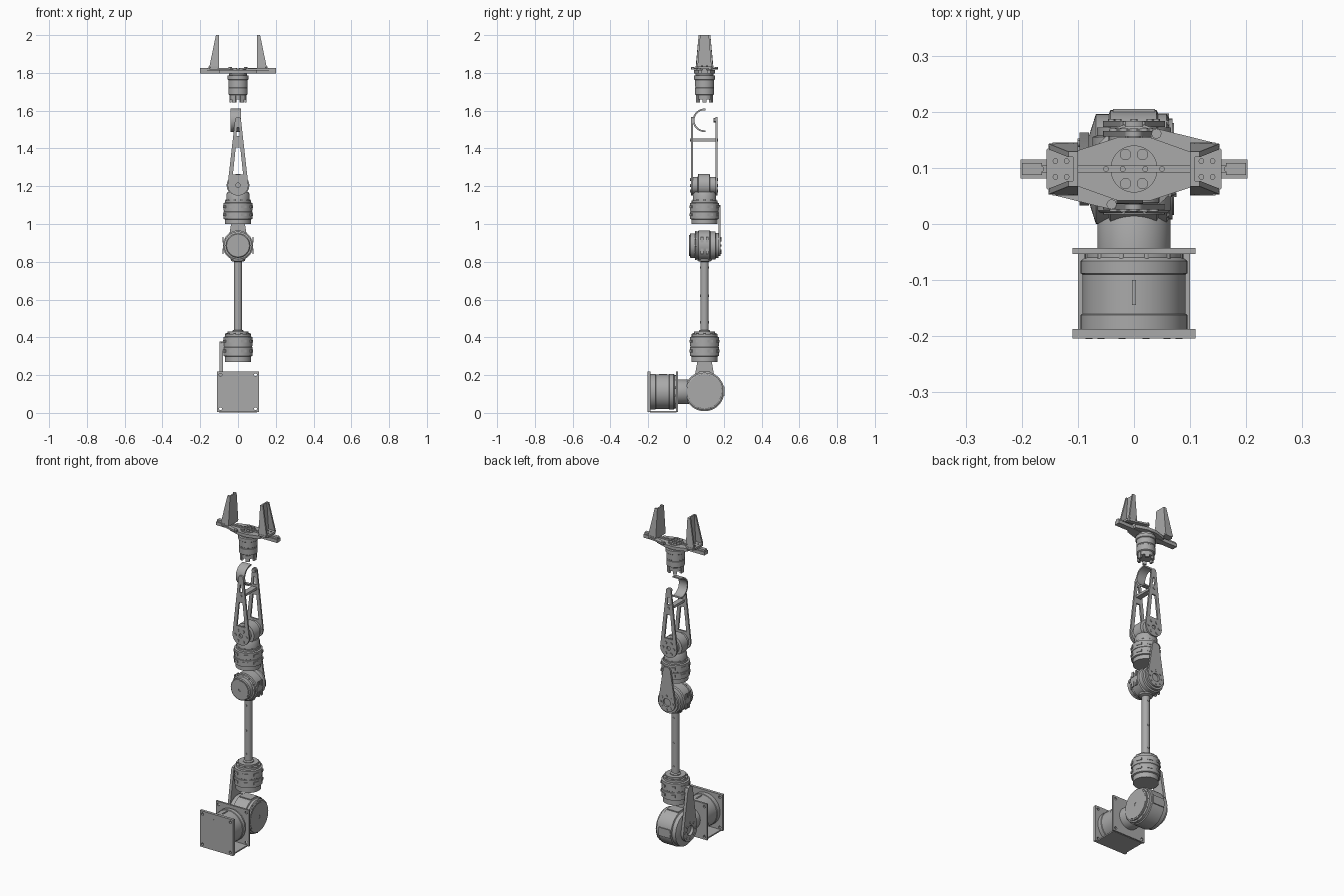
import bpy, bmesh
from math import sin, cos, pi, radians
from mathutils import Matrix, Vector

if "Cube" in bpy.data.objects:
    bpy.data.objects.remove(bpy.data.objects["Cube"])

grey = bpy.data.materials.new("machined grey")
grey.use_nodes = True
grey.diffuse_color = (0.4, 0.4, 0.4, 1)
grey.node_tree.nodes["Principled BSDF"].inputs["Base Color"].default_value = (0.4, 0.4, 0.4, 1)

AY = 0.098                      # y of the arm's main axis
AXES = {"x": Matrix.Rotation(pi / 2, 4, "Y"), "y": Matrix.Rotation(-pi / 2, 4, "X"), "z": Matrix()}
# Local u, v, w directions for flat plates
PLANES = {"xy": Matrix(), "xz": Matrix.Rotation(pi / 2, 4, "X"),
          "yz": Matrix(((0, 0, 1, 0), (1, 0, 0, 0), (0, 1, 0, 0), (0, 0, 0, 1)))}


def finish(name, mesh):
    obj = bpy.data.objects.new(name, mesh)
    bpy.context.collection.objects.link(obj)
    mesh.materials.clear()
    mesh.materials.append(grey)
    bpy.ops.object.select_all(action="DESELECT")
    obj.select_set(True)
    bpy.context.view_layer.objects.active = obj
    bpy.ops.object.shade_smooth_by_angle(angle=radians(30))
    return obj


def from_bmesh(name, bm):
    bmesh.ops.recalc_face_normals(bm, faces=bm.faces)
    mesh = bpy.data.meshes.new(name)
    bm.to_mesh(mesh)
    bm.free()
    return finish(name, mesh)


def lathe(name, profile, axis, centre, n=48):
    """Turned part: profile is (radius, height along axis)."""
    bm = bmesh.new()
    m = Matrix.Translation(centre) @ AXES[axis]
    rings = [[bm.verts.new(m @ Vector((r * cos(2 * pi * i / n), r * sin(2 * pi * i / n), h)))
              for i in range(n)] for r, h in profile]
    for a, b in zip(rings, rings[1:]):
        for i in range(n):
            j = (i + 1) % n
            bm.faces.new((a[i], a[j], b[j], b[i]))
    bm.faces.new(rings[0])
    bm.faces.new(rings[-1])
    return from_bmesh(name, bm)


def boxes(name, items):
    """Several boxes in one object: each is (centre, size, rotation about z)."""
    bm = bmesh.new()
    for c, s, turn in items:
        bmesh.ops.create_cube(bm, size=1, matrix=Matrix.Translation(c) @ Matrix.Rotation(turn, 4, "Z")
                              @ Matrix.Diagonal((*s, 1)))
    return from_bmesh(name, bm)


def bolts(name, points, axis, r, depth):
    bm = bmesh.new()
    for p in points:
        bmesh.ops.create_cone(bm, cap_ends=True, segments=12, radius1=r, radius2=r, depth=depth,
                              matrix=Matrix.Translation(p) @ AXES[axis])
    return from_bmesh(name, bm)


def circle(u, v, r, n=24, a0=0, a1=360):
    full = a1 - a0 == 360
    return [(u + r * cos(radians(a0 + (a1 - a0) * i / (n if full else n - 1))),
             v + r * sin(radians(a0 + (a1 - a0) * i / (n if full else n - 1)))) for i in range(n)]


def plate(name, plane, loops, at, thick):
    """Flat plate: first loop is the outline, others are holes; at is its mid depth."""
    cu = bpy.data.curves.new(name, "CURVE")
    cu.dimensions, cu.fill_mode, cu.extrude = "2D", "BOTH", thick / 2
    for loop in loops:
        sp = cu.splines.new("POLY")
        sp.points.add(len(loop) - 1)
        sp.use_cyclic_u = True
        for p, (u, v) in zip(sp.points, loop):
            p.co = (u, v, 0, 1)
    tmp = bpy.data.objects.new(name, cu)
    mesh = bpy.data.meshes.new_from_object(tmp)
    bpy.data.objects.remove(tmp)
    depth = -at if plane == "xz" else at
    mesh.transform(PLANES[plane] @ Matrix.Translation((0, 0, depth)))
    return finish(name, mesh)


def link(u0, v0, r0, u1, v1, r1):
    """Outline of a vertical link with round ends."""
    return circle(u0, v0, r0, 14, 180, 360) + circle(u1, v1, r1, 14, 0, 180)


def around(n, r, c, axis, off=0.0):
    m = Matrix.Translation(c) @ AXES[axis]
    return [m @ Vector((r * cos(2 * pi * i / n + off), r * sin(2 * pi * i / n + off), 0)) for i in range(n)]


# Base: two square flanges, motor drum and floor panel
BZ = 0.112
sq = [(sx * 0.11, BZ + sz * 0.108) for sx, sz in ((-1, -1), (1, -1), (1, 1), (-1, 1))]
corners = [circle(sx * 0.092, BZ + sz * 0.09, 0.008, 12) for sx in (-1, 1) for sz in (-1, 1)]
plate("base_front_flange", "xz", [sq] + corners, -0.196, 0.017)
plate("base_rear_flange", "xz", [sq] + corners, -0.048, 0.011)
lathe("base_motor", [(0.08, -0.203), (0.08, -0.187), (0.095, -0.187), (0.095, -0.162), (0.092, -0.160),
                     (0.092, -0.09), (0.095, -0.088), (0.095, -0.066), (0.088, -0.06), (0.088, -0.05)],
      "y", (0, 0, BZ))
lathe("base_front_disc", [(0.072, 0), (0.072, 0.003), (0.01, 0.003), (0.01, 0.001)], "y", (0, -0.2045, BZ))
bolts("base_front_bolts", around(12, 0.083, (0, -0.203, BZ), "y", pi / 12), "y", 0.006, 0.004)
bolts("base_inner_bolts", around(12, 0.084, (0, -0.06, BZ), "y", pi / 12), "y", 0.006, 0.016)
boxes("base_floor_panel", [((0, -0.12, 0.006), (0.2, 0.14, 0.008), 0)])
boxes("base_motor_rib", [((0, -0.122, BZ + 0.092), (0.008, 0.044, 0.006), 0)])
lathe("base_output_neck", [(0.065, -0.045), (0.065, 0.02), (0.055, 0.04)], "y", (0, 0, BZ))

# Shoulder joint, turning about x
SZ = 0.114
lathe("shoulder_joint", [(0.06, -0.08), (0.085, -0.072), (0.098, -0.068), (0.098, -0.045), (0.105, -0.042),
                         (0.105, 0.04), (0.099, 0.043), (0.099, 0.058), (0.09, 0.062), (0.09, 0.069)],
      "x", (0, AY, SZ))
lathe("shoulder_cover", [(0.082, 0), (0.082, 0.003), (0.01, 0.003), (0.01, 0.001)], "x", (0.068, AY, SZ))
bolts("shoulder_bolts", around(12, 0.094, (0.058, AY, SZ), "x"), "x", 0.005, 0.008)
boxes("shoulder_pads", [((0, AY + 0.1, SZ), (0.075, 0.014, 0.05), 0), ((0, AY, SZ + 0.098), (0.075, 0.06, 0.016), 0)])
plate("shoulder_bracket", "yz", [link(AY, SZ, 0.065, AY, 0.355, 0.024), circle(AY, SZ, 0.03)], -0.089, 0.017)
bolts("shoulder_bracket_bolts", around(8, 0.047, (-0.098, AY, SZ), "x"), "x", 0.007, 0.006)
boxes("shoulder_bracket_foot", [((-0.075, AY, 0.35), (0.03, 0.04, 0.05), 0)])


def vertical_joint(name, z, h, r):
    """Motor housing turning about z with bands, side slots and bolts."""
    lathe(name, [(0.7 * r, z), (0.9 * r, z), (0.9 * r, z + 0.18 * h), (r, z + 0.2 * h), (r, z + 0.48 * h),
                 (0.97 * r, z + 0.49 * h), (0.97 * r, z + 0.52 * h), (r, z + 0.53 * h), (r, z + 0.82 * h),
                 (0.88 * r, z + 0.84 * h), (0.88 * r, z + 0.92 * h), (0.72 * r, z + 0.93 * h), (0.72 * r, z + h)],
          "z", (0, AY, 0))
    boxes(name + "_slots", [(p, (0.006, 0.03, 0.014), 2 * pi * i / 8 + pi / 8) for k in (0.36, 0.68)
                            for i, p in enumerate(around(8, r, (0, AY, z + k * h), "z", pi / 8))])
    bolts(name + "_bolts", around(10, 0.8 * r, (0, AY, z + 0.93 * h), "z"), "z", 0.005, 0.008)


# Lower arm: rotary joint and long tube
vertical_joint("lower_arm_joint", 0.27, 0.16, 0.077)
lathe("lower_arm_tube", [(0.03, 0.42), (0.03, 0.435), (0.022, 0.44), (0.022, 0.80), (0.038, 0.805), (0.04, 0.84)],
      "z", (0, AY, 0), 32)
bolts("tube_screws", [(0, AY - s * 0.022, z) for s in (-1, 1) for z in (0.48, 0.62, 0.77)], "y", 0.006, 0.004)

# Elbow joint, turning about y
EZ = 0.886
lathe("elbow_joint", [(0.06, 0.02), (0.065, 0.024), (0.065, 0.048), (0.074, 0.052), (0.074, 0.064), (0.08, 0.067),
                      (0.08, 0.125), (0.074, 0.13), (0.074, 0.155), (0.066, 0.158), (0.066, 0.172)],
      "y", (0, 0, EZ))
lathe("elbow_cover", [(0.055, 0), (0.055, -0.003), (0.008, -0.003), (0.008, -0.001)], "y", (0, 0.02, EZ))
bolts("elbow_bolts", around(12, 0.071, (0, 0.052, EZ), "y"), "y", 0.005, 0.008)
boxes("elbow_slots", [((sx * 0.079, y, EZ + dz), (0.006, 0.014, 0.03), 0)
                      for sx in (-1, 1) for y in (0.085, 0.112) for dz in (-0.03, 0.03)])
plate("elbow_bracket", "xz", [link(0, EZ, 0.055, 0, 1.075, 0.025), circle(0, EZ, 0.024)], 0.178, 0.011)
bolts("elbow_bracket_bolts", around(8, 0.04, (0, 0.184, EZ), "y"), "y", 0.006, 0.006)
boxes("elbow_bracket_foot", [((0, 0.168, 1.07), (0.04, 0.03, 0.05), 0)])

# Forearm: rotary joint, yoke and pitch joint
vertical_joint("forearm_joint", 1.0, 0.135, 0.077)
lathe("forearm_collar", [(0.062, 1.12), (0.062, 1.155), (0.055, 1.17)], "z", (0, AY, 0))
boxes("forearm_yoke", [((0, AY, 1.185), (0.085, 0.06, 0.07), 0)])
PZ = 1.205
lathe("pitch_joint", [(0.042, 0.036), (0.045, 0.038), (0.045, 0.062), (0.06, 0.065), (0.06, 0.125),
                      (0.045, 0.128), (0.045, 0.158)], "y", (0, 0, PZ))

# Two open triangular side frames joined by a crossbar
for part, y, top in (("front_frame", 0.031, 1.55), ("rear_frame", 0.161, 1.55)):
    window = [(-0.027, 1.262), (0.027, 1.262), (0.012, 1.405), (-0.012, 1.405)]
    slit = [(-0.009, 1.465), (0.009, 1.465), (0.005, 1.51), (-0.005, 1.51)]
    plate(part, "xz", [link(0, PZ, 0.055, 0, top, 0.016), window, slit, circle(0, PZ, 0.012)], y, 0.01)
    side = -1 if y < AY else 1
    bolts(part + "_bolts", around(6, 0.036, (0, y + side * 0.006, PZ), "y") + [Vector((0, y + side * 0.006, 1.445))],
          "y", 0.008, 0.006)
boxes("frame_crossbar", [((0, 0.096, 1.445), (0.032, 0.125, 0.014), 0)])
bolts("rear_frame_pivot", [(0, 0.155, 1.55)], "y", 0.012, 0.02)

# Open half-ring cradle
plate("wrist_cradle", "yz", [circle(AY, 1.549, 0.062, 32, 85, 275) + circle(AY, 1.549, 0.053, 32, 275, 85)],
      -0.012, 0.056)

# Wrist motor
lathe("wrist_motor", [(0.03, 1.66), (0.044, 1.66), (0.044, 1.682), (0.051, 1.686), (0.051, 1.72), (0.049, 1.722),
                      (0.049, 1.727), (0.051, 1.729), (0.051, 1.762), (0.055, 1.765), (0.055, 1.785),
                      (0.047, 1.788), (0.047, 1.80)], "z", (0, AY, 0))
boxes("wrist_motor_teeth", [(p, (0.012, 0.022, 0.036), 2 * pi * i / 6)
                            for i, p in enumerate(around(6, 0.04, (0, AY, 1.662), "z"))])

# Gripper body, rail and swing links
half = [(0.1, -0.033), (0.1, 0.033), (0.03, 0.056), (-0.03, 0.056)]
plate("gripper_body", "xy", [[(x, AY + y) for x, y in half] + [(-x, AY - y) for x, y in half]], 1.807, 0.018)
boxes("gripper_rail", [((0, AY, 1.806), (0.404, 0.034, 0.02), 0), ((0, AY, 1.82), (0.34, 0.012, 0.008), 0)])
boxes("gripper_rail_ends", [(((s * 0.182), AY, 1.812), (0.036, 0.022, 0.03), 0) for s in (-1, 1)])
lathe("gripper_hub", [(0.042, 1.80), (0.042, 1.82), (0.036, 1.82), (0.036, 1.818)], "z", (0, AY, 0))
bolts("gripper_hub_bolts", [(sx * 0.015, AY + sy * 0.026, 1.822) for sx in (-1, 1) for sy in (-1, 1)], "z", 0.01, 0.01)
bolts("gripper_rail_bolts", [(s * x, AY, 1.824) for s in (-1, 1) for x in (0.02, 0.05, 0.165)], "z", 0.005, 0.006)

for s, side in ((1, "left"), (-1, "right")):
    pts = [(0.03, 0.055), (0.032, 0.07), (0.045, 0.071), (0.15, 0.045), (0.15, 0.02), (0.1, 0.03)]
    plate(side + "_swing_link", "xy", [[(s * x, AY + s * y) for x, y in pts]], 1.822, 0.01)
    bolts(side + "_link_pivot", [(s * 0.04, AY + s * 0.063, 1.826)], "z", 0.009, 0.012)
    # Finger: tapered pad with two side webs on a bolted foot
    foot = [(0.1, 0.047), (0.145, 0.047), (0.156, 0.034), (0.156, -0.034), (0.145, -0.047), (0.1, -0.047)]
    plate(side + "_finger_foot", "xy", [[(s * x, AY + y) for x, y in foot]], 1.829, 0.012)
    pad = [(AY - 0.047, 1.83), (AY + 0.047, 1.83), (AY + 0.031, 2.0), (AY - 0.031, 2.0)]
    plate(side + "_finger_pad", "yz", [pad], s * 0.104, 0.009)
    bm = bmesh.new()
    for e in (-1, 1):
        ring = [[bm.verts.new((s * x, AY + e * (y - t), z)) for x, y, z in
                 ((0.1, 0.047, 1.83), (0.152, 0.045, 1.83), (0.117, 0.031, 2.0), (0.1, 0.031, 2.0))]
                for t in (0, 0.01)]
        bm.faces.new(ring[0])
        bm.faces.new(ring[1])
        for i in range(4):
            j = (i + 1) % 4
            bm.faces.new((ring[0][i], ring[0][j], ring[1][j], ring[1][i]))
    from_bmesh(side + "_finger_webs", bm)
    bolts(side + "_finger_bolts", [(s * x, AY + e * 0.014, 1.836) for x in (0.12, 0.14) for e in (-1, 1)],
          "z", 0.005, 0.006)
